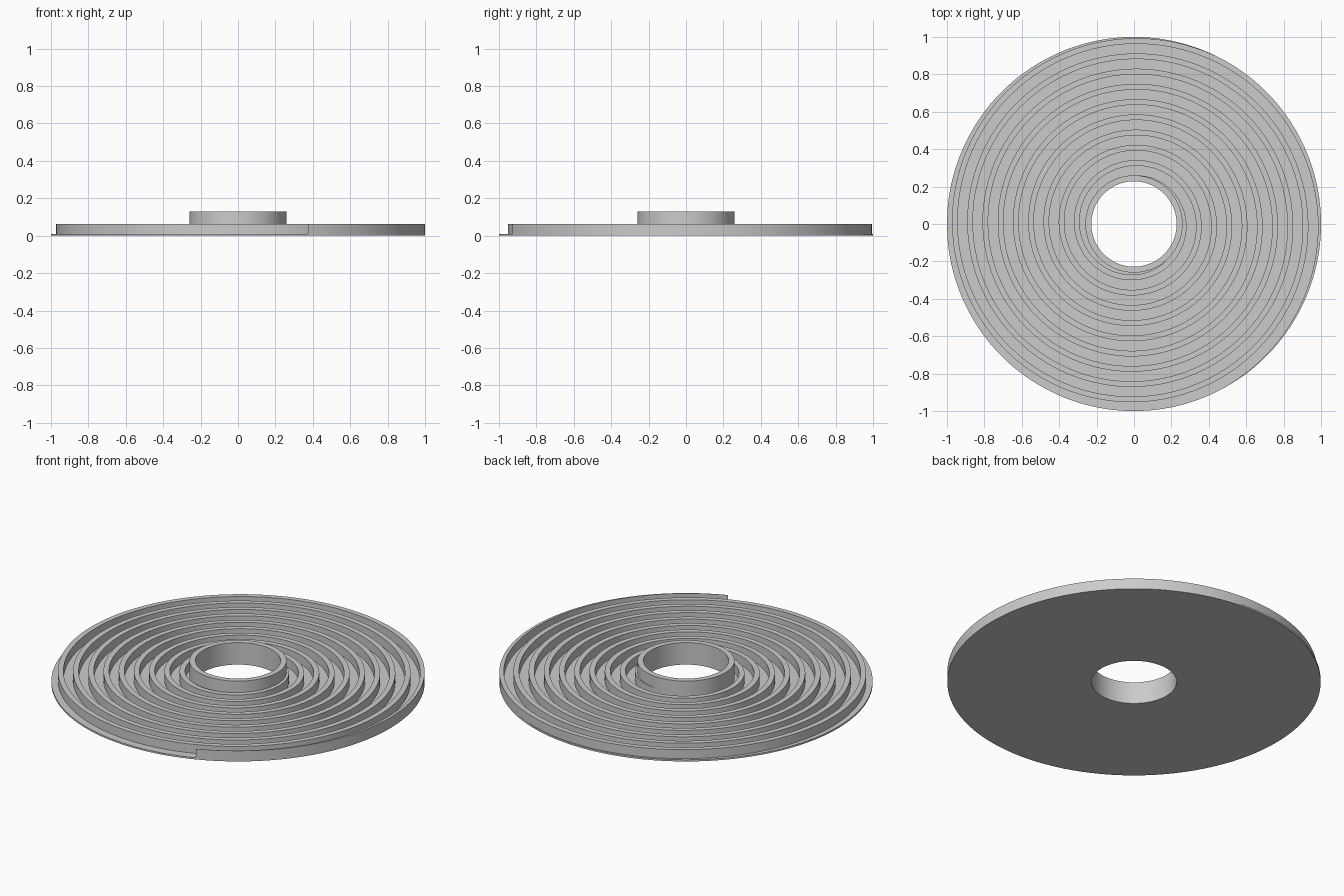
import bpy, bmesh, math

cube = bpy.data.objects.get("Cube")
if cube:
    bpy.data.objects.remove(cube, do_unlink=True)

SEGMENTS = 180           # facets per full turn
RIM, HUB, HOLE = 1.0, 0.26, 0.228
BASE_TOP, WALL_TOP, HUB_TOP = 0.01, 0.063, 0.13
PITCH, WALL = 0.0815, 0.03

grey = bpy.data.materials.new("light grey")
grey.use_nodes = True
colour = (0.6, 0.6, 0.6, 1)
grey.diffuse_color = colour
grey.node_tree.nodes["Principled BSDF"].inputs["Base Color"].default_value = colour


def sweep(name, sections, closed):
    """Skin a list of cross-sections, each a list of (angle, radius, z)."""
    bm = bmesh.new()
    rings = [[bm.verts.new((r * math.cos(a), r * math.sin(a), z)) for a, r, z in s]
             for s in sections]
    n = len(rings[0])
    pairs = list(zip(rings, rings[1:]))
    if closed:
        pairs.append((rings[-1], rings[0]))
    for p, q in pairs:
        for i in range(n):
            j = (i + 1) % n
            bm.faces.new((p[i], p[j], q[j], q[i]))
    if not closed:
        bm.faces.new(rings[0])
        bm.faces.new(rings[-1])
    bmesh.ops.recalc_face_normals(bm, faces=bm.faces)
    mesh = bpy.data.meshes.new(name)
    bm.to_mesh(mesh)
    bm.free()
    mesh.materials.append(grey)
    obj = bpy.data.objects.new(name, mesh)
    bpy.context.collection.objects.link(obj)
    bpy.ops.object.select_all(action='DESELECT')
    obj.select_set(True)
    bpy.context.view_layer.objects.active = obj
    bpy.ops.object.shade_smooth_by_angle(angle=math.radians(30))
    return obj


# Thin disc with the raised hub ring around the hole
profile = [(HOLE, 0), (RIM, 0), (RIM, BASE_TOP), (HUB, BASE_TOP),
           (HUB, HUB_TOP), (HOLE, HUB_TOP)]
step = math.tau / SEGMENTS
sweep("disc_and_hub",
      [[(i * step, r, z) for r, z in profile] for i in range(SEGMENTS)], True)

# Spiral wall: trimmed flush at the rim, winding inward until it meets the hub
start = -34              # first facet, just right of the front
sections = []
outer = RIM + WALL - 0.001
k = start
while outer > HUB - 0.008:
    hi = min(outer, RIM)
    lo = max(outer - WALL, HOLE + 0.006)
    a = k * step
    sections.append([(a, lo, BASE_TOP), (a, hi, BASE_TOP),
                     (a, hi, WALL_TOP), (a, lo, WALL_TOP)])
    outer -= PITCH / SEGMENTS
    k += 1
sweep("spiral_wall", sections, False)
